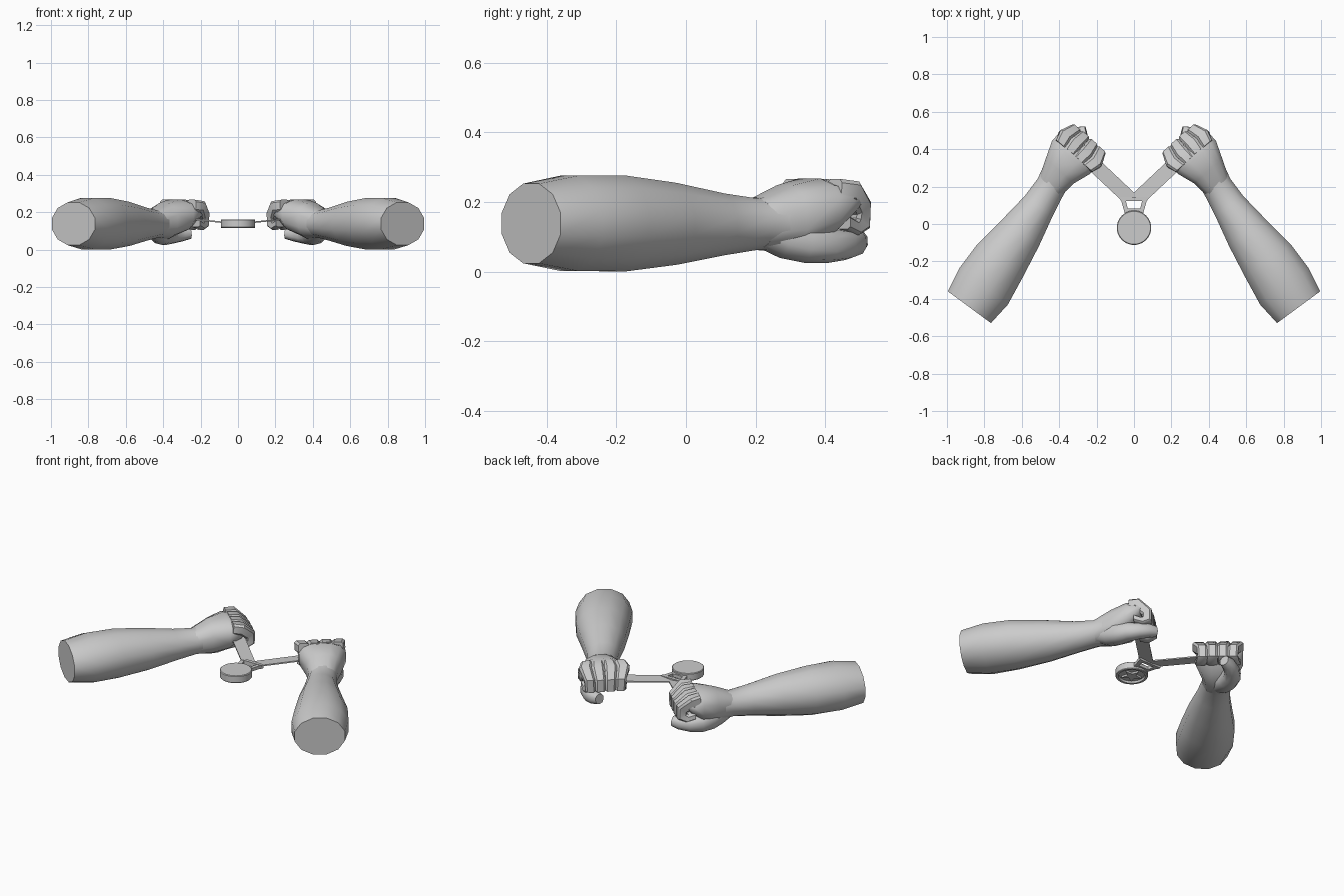
import bpy, bmesh, math
from mathutils import Vector as V

if "Cube" in bpy.data.objects:
    bpy.data.objects.remove(bpy.data.objects["Cube"])

UP = V((0, 0, 1))


def finish(name, bm, mirror=True, smooth=50):
    bmesh.ops.recalc_face_normals(bm, faces=bm.faces)
    me = bpy.data.meshes.new(name)
    bm.to_mesh(me)
    bm.free()
    ob = bpy.data.objects.new(name, me)
    bpy.context.collection.objects.link(ob)
    bpy.ops.object.select_all(action='DESELECT')
    ob.select_set(True)
    bpy.context.view_layer.objects.active = ob
    if smooth:
        bpy.ops.object.shade_smooth_by_angle(angle=math.radians(smooth))
    if mirror:
        m = ob.modifiers.new("mirror", 'MIRROR')
        m.use_axis[0] = True
        m.use_clip = False
    return ob


def loft(bm, sections, n=12, power=1.0):
    """sections: (centre, half-width vector, half-height vector)"""
    k = 1 / math.cos(math.pi / n) ** power    # flats touch the given half sizes
    rings = []
    for c, a, b in sections:
        ring = []
        for i in range(n):
            t = math.tau * (i + 0.5) / n
            x, y = math.cos(t), math.sin(t)
            x = k * math.copysign(abs(x) ** power, x)
            y = k * math.copysign(abs(y) ** power, y)
            ring.append(bm.verts.new(c + a * x + b * y))
        rings.append(ring)
    for r, s in zip(rings, rings[1:]):
        for i in range(n):
            j = (i + 1) % n
            bm.faces.new((r[i], r[j], s[j], s[i]))
    bm.faces.new(rings[0])
    bm.faces.new(rings[-1])


def prism(bm, outline, z0, z1):
    lo = [bm.verts.new((x, y, z0)) for x, y in outline]
    hi = [bm.verts.new((x, y, z1)) for x, y in outline]
    bm.faces.new(lo)
    bm.faces.new(hi)
    for i in range(len(lo)):
        j = (i + 1) % len(lo)
        bm.faces.new((lo[i], lo[j], hi[j], hi[i]))


ARM_SIDE = V((0.805, 0.593, 0))
SIDE = V((0.75, 0.66, 0)).normalized()     # across the knuckles
FWD = V((-0.66, 0.75, 0)).normalized()     # finger direction

# forearm: x, y, half width, bottom z, top z
rows = [(.88, -.445, .143, .024, .253), (.805, -.335, .162, .002, .276),
        (.715, -.195, .15, .001, .276), (.605, -.045, .121, .02, .255),
        (.51, .095, .092, .047, .225), (.448, .195, .082, .063, .21),
        (.42, .25, .085, .06, .222)]
bm = bmesh.new()
loft(bm, [(V((x, y, (a + b) / 2)), ARM_SIDE * w, UP * (b - a) / 2)
          for x, y, w, a, b in rows])
finish("forearm", bm)

# palm and back of the hand
rows = [(.448, .2, .076, .066, .208), (.397, .283, .1, .058, .248),
        (.338, .355, .134, .09, .268), (.292, .408, .134, .15, .25),
        (.272, .43, .118, .185, .235)]
bm = bmesh.new()
loft(bm, [(V((x, y, (a + b) / 2)), SIDE * w, UP * (b - a) / 2)
          for x, y, w, a, b in rows], power=0.8)
finish("palm", bm)

# curled fingers: forward offset, z, thickness normal (forward, z), half thickness, spread
front = V((.232, .464, 0))
curl = [(-.135, .235, (.1, 1), .032, 1.12), (-.085, .23, (.45, 1), .032, 1.27),
        (-.032, .182, (1, .7), .032, 1.04), (-.032, .14, (1, -.55), .03, 1),
        (-.06, .127, (.3, -1), .022, 1.08), (-.105, .142, (0, -1), .02, 1.15)]
bm = bmesh.new()
for lat, back in [(.086, 0), (.029, .003), (-.029, .002), (-.086, 0)]:
    secs = []
    for f, z, (nf, nz), h, spread in curl:
        nrm = (FWD * nf + UP * nz).normalized()
        secs.append((front + SIDE * lat * spread + FWD * (f + back) + UP * z,
                     SIDE * .0285 * spread, nrm * h))
    loft(bm, secs, n=8, power=0.5)
finish("fingers", bm, smooth=40)

# thumb resting under the fist: position, radius
path = [((.445, .215, .122), .05), ((.418, .285, .1), .06),
        ((.405, .35, .085), .058), ((.385, .41, .077), .05),
        ((.345, .455, .077), .042), ((.295, .484, .084), .037),
        ((.255, .494, .088), .029)]
pts = [V(p) for p, r in path]
bm = bmesh.new()
secs = []
for i, (p, r) in enumerate(path):
    t = (pts[min(i + 1, len(pts) - 1)] - pts[max(i - 1, 0)]).normalized()
    side = t.cross(UP).normalized()
    secs.append((pts[i], side * r, side.cross(t) * r))
loft(bm, secs, n=10, power=.85)
finish("thumb", bm)

# ribbon strap rising from the clasp into the fist
bm = bmesh.new()
prism(bm, [(0, .168), (0, .13), (.074, .132), (.29, .335), (.23, .385)], -.004, .004)
for v in bm.verts:
    v.co.z += .138 + .1 * v.co.x
finish("ribbon", bm, smooth=0)

# clasp: trapezoid frame linking ribbon and medal
bm = bmesh.new()
prism(bm, [(-.076, .145), (.076, .145), (.07, .124), (-.07, .124)], .127, .151)
for s in (-1, 1):
    prism(bm, [(s * .07, .13), (s * .045, .13), (s * .028, .06), (s * .05, .06)], .129, .149)
prism(bm, [(-.048, .083), (.048, .083), (.04, .06), (-.04, .06)], .129, .149)
finish("clasp", bm, mirror=False, smooth=0)

# medal disc with a recessed underside: turned profile (radius, z)
profile = [(.088, .162), (.092, .158), (.092, .12), (.089, .116),
           (.076, .116), (.072, .128)]
bm = bmesh.new()
n = 40
rings = [[bm.verts.new((r * math.cos(math.tau * i / n), -.02 + r * math.sin(math.tau * i / n), z))
          for i in range(n)] for r, z in profile]
for r, s in zip(rings, rings[1:]):
    for i in range(n):
        bm.faces.new((r[i], r[(i + 1) % n], s[(i + 1) % n], s[i]))
bm.faces.new(rings[0])
bm.faces.new(rings[-1])
finish("medal", bm, mirror=False, smooth=30)

# raised star on the underside
bm = bmesh.new()
star = []
for i in range(10):
    r = .06 if i % 2 == 0 else .026
    t = math.pi / 2 + math.pi * i / 5
    star.append((r * math.cos(t), -.02 + r * math.sin(t)))
prism(bm, star, .117, .13)
finish("medal_star", bm, mirror=False, smooth=0)
